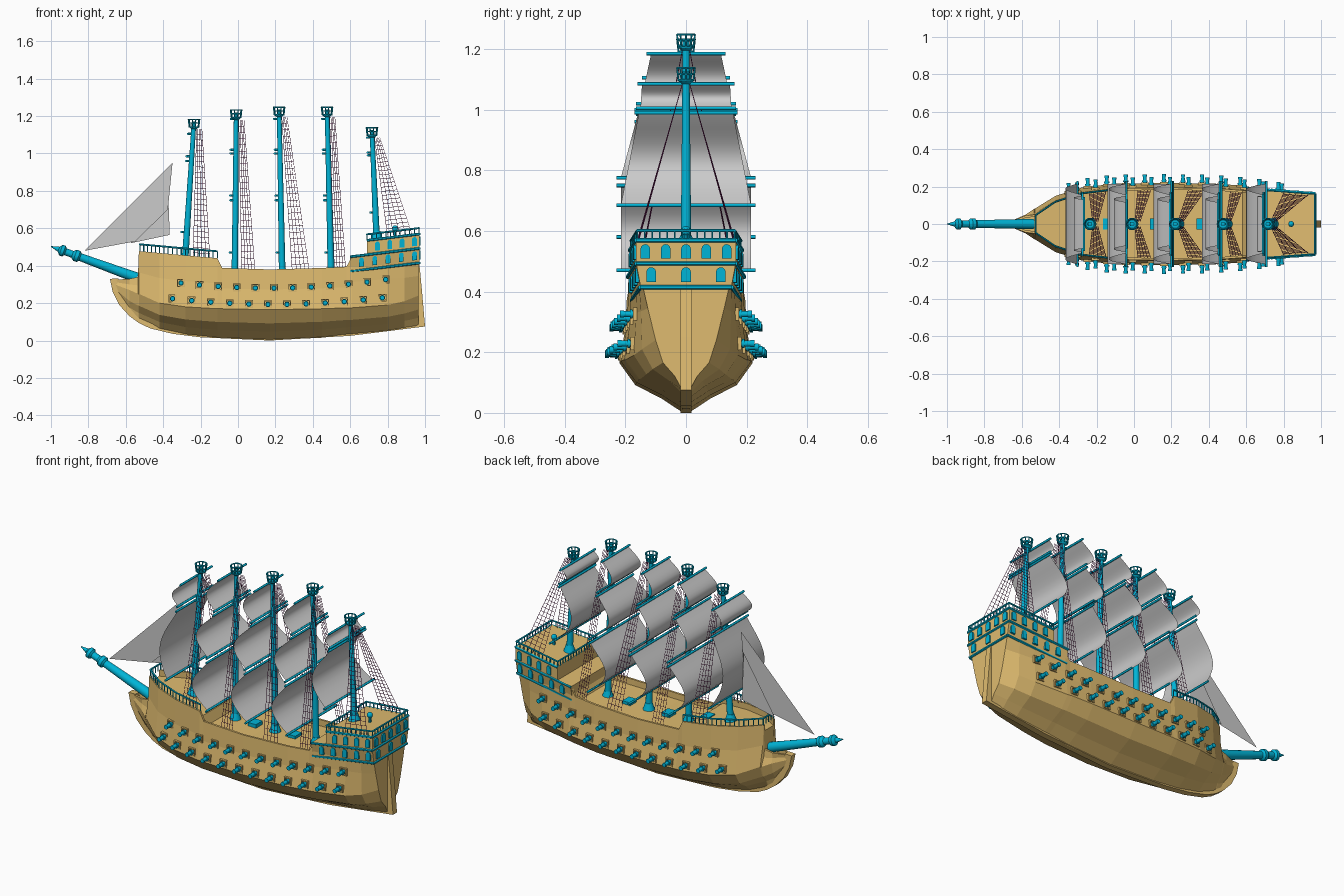
import bpy, bmesh, math
from mathutils import Vector, Matrix

if "Cube" in bpy.data.objects:
    bpy.data.objects.remove(bpy.data.objects["Cube"])

def material(name, rgb):
    m = bpy.data.materials.new(name)
    m.diffuse_color = (*rgb, 1)
    m.use_nodes = True
    m.node_tree.nodes["Principled BSDF"].inputs["Base Color"].default_value = m.diffuse_color
    return m

WOOD = material("wood", (0.74, 0.50, 0.16))
TRIM = material("trim", (0.0, 0.46, 0.68))
ROPE = material("rope", (0.20, 0.02, 0.14))

def finish(name, bm, mat=None, smooth=None):
    bmesh.ops.recalc_face_normals(bm, faces=bm.faces)
    me = bpy.data.meshes.new(name)
    bm.to_mesh(me)
    ob = bpy.data.objects.new(name, me)
    bpy.context.collection.objects.link(ob)
    if mat:
        me.materials.append(mat)
    if smooth:
        bpy.context.view_layer.objects.active = ob
        ob.select_set(True)
        bpy.ops.object.shade_smooth_by_angle(angle=math.radians(smooth))
        ob.select_set(False)

def tube(bm, p, q, r1, r2=None, n=8):
    p, q = Vector(p), Vector(q)
    mat = Matrix.Translation((p + q) / 2) @ (q - p).to_track_quat('Z', 'Y').to_matrix().to_4x4()
    bmesh.ops.create_cone(bm, cap_ends=True, segments=n, radius1=r1,
                          radius2=r1 if r2 is None else r2, depth=(q - p).length, matrix=mat)

def box(bm, c, s):
    bmesh.ops.create_cube(bm, size=1, matrix=Matrix.Translation(c) @ Matrix.Diagonal((*s, 1)))

def loft(bm, rings):
    vs = [[bm.verts.new(p) for p in r] for r in rings]
    for a, b in zip(vs, vs[1:]):
        for i in range(len(a)):
            bm.faces.new((a[i - 1], a[i], b[i], b[i - 1]))
    bm.faces.new(vs[0])
    bm.faces.new(vs[-1])

def rail(bm, pts, h, gap=0.025):
    up = Vector((0, 0, h))
    for p, q in zip(map(Vector, pts), map(Vector, pts[1:])):
        tube(bm, p + up, q + up, 0.005, n=6)
        k = max(1, round((q - p).length / gap))
        for i in range(k + 1):
            tube(bm, p.lerp(q, i / k), p.lerp(q, i / k) + up, 0.003, n=5)

# Hull stations: x, keel z, half beam, beam z, rail half width, rail z
STATIONS = [(-.66, .25, .015, .30, .014, .325), (-.58, .14, .05, .27, .045, .33),
            (-.535, .11, .08, .25, .05, .34), (-.53, .108, .082, .25, .05, .478),
            (-.42, .06, .15, .20, .125, .468), (-.28, .03, .195, .18, .17, .455),
            (-.11, .013, .215, .17, .19, .44), (-.085, .012, .216, .17, .19, .388),
            (.17, .002, .22, .165, .195, .38), (.45, .015, .215, .17, .19, .388),
            (.58, .03, .205, .175, .18, .395), (.61, .032, .20, .175, .18, .45),
            (.80, .05, .172, .19, .165, .47), (.89, .064, .145, .21, .158, .46),
            (.965, .075, .10, .24, .15, .45)]

def profile(s):
    x, zk, b, zw, t, zt = s
    d = zw - zk
    return [(.012, zk), (.37 * b, zk + .28 * d), (.76 * b, zk + .55 * d), (b, zw),
            (.4 * b + .6 * t - .004, (zw + zt) / 2), (t, zt)]

def station(x):
    for a, b in zip(STATIONS, STATIONS[1:]):
        if x <= b[0]:
            return [u + (v - u) * (x - a[0]) / (b[0] - a[0]) for u, v in zip(a, b)]

def hull_y(x, z):
    pr = profile(station(x))
    for (y0, z0), (y1, z1) in zip(pr, pr[1:]):
        if z <= z1:
            return y0 + (y1 - y0) * (z - z0) / (z1 - z0)

bm, rings = bmesh.new(), []
for s in STATIONS:
    inner = max(s[4] - .012, .002)
    half = profile(s) + [(inner, s[5]), (inner, s[5] - .035)]
    rings.append([(s[0], y, z) for y, z in half] + [(s[0], -y, z) for y, z in reversed(half)])
loft(bm, rings)
finish("hull", bm, WOOD)

# Stem, keel and rudder post in one strip
bm, rings = bmesh.new(), []
for x, z in [(-.685, .33), (-.67, .26), (-.635, .19), (-.58, .13), (-.53, .094), (-.47, .065), (-.35, .036),
             (-.2, .017), (.17, 0), (.6, .025), (1, .075), (.985, .25), (.97, .41)]:
    d = (Vector((.1, .35)) - Vector((x, z))).normalized() * .045
    rings.append([(x, -.018, z), (x, .018, z), (x + d.x, .018, z + d.y), (x + d.x, -.018, z + d.y)])
loft(bm, rings)
finish("keel_and_rudder", bm, WOOD)

# Stern galleries: two sloping tiers with trim, windows and a rail
def slope(x, h):
    return .37 + .12 * (x - .6) + h

def width(x):
    return .192 - .075 * (x - .6)

def slab(bm, x0, x1, h0, h1, tuck=0):
    loft(bm, [[(x, -width(x) + tuck, slope(x, h0)), (x, width(x) - tuck, slope(x, h0)),
               (x, width(x), slope(x, h1)), (x, -width(x), slope(x, h1))] for x in (x0, x1)])

def window(bm, c, u, n, w=.013, h=.024):
    c, u, n = Vector(c), Vector(u), Vector(n)
    arch = [(w * math.cos(i * math.pi / 6), h - w + w * math.sin(i * math.pi / 6)) for i in range(7)]
    loft(bm, [[c + u * a + Vector((0, 0, b)) + n * k for a, b in [(-w, -h), (w, -h)] + arch]
              for k in (-.004, .007)])

bm, trim, panes, fence = (bmesh.new() for _ in range(4))
slab(bm, .60, .97, 0, .08, .015)
slab(bm, .69, .97, .08, .16)
for x0, h, tuck in ((.60, 0, .013), (.60, .078, 0), (.69, .155, 0)):
    ends = [Vector((x, s * (width(x) - tuck), slope(x, h))) for x, s in ((x0, -1), (.97, -1), (.97, 1), (x0, 1))]
    for p, q in zip(ends, ends[1:]):
        tube(trim, p, q, .007, n=6)
for side in (-1, 1):
    for x, h in [(.66 + .071 * i, .042) for i in range(5)] + [(.745 + .066 * i, .118) for i in range(4)]:
        y = width(x) - (.006 if h < .1 else 0)
        window(panes, (x, side * y, slope(x, h)), (1, -.075 * side, .12), (0, side, 0))
for y, h in [(.115 * i, .042) for i in (-1, 0, 1)] + [(.067 * i, .118) for i in range(-2, 3)]:
    window(panes, (.97, y, slope(.97, h)), (0, 1, 0), (1, 0, 0), .016)
path = [(.69, -1), (.968, -1), (.968, 1), (.69, 1), (.69, -1)]
rail(fence, [(x, s * (width(x) - .004), slope(x, .155)) for x, s in path], .032)
finish("stern_galleries", bm, WOOD)
finish("gallery_trim", trim, TRIM)
finish("gallery_windows", panes, TRIM)
finish("stern_rail", fence, TRIM)

# Forecastle rail
bm = bmesh.new()
edge = [(x, station(x)[4] - .006, station(x)[5]) for x in (-.11, -.28, -.42, -.525)]
rail(bm, edge + [(x, -y, z) for x, y, z in reversed(edge)], .037)
finish("forecastle_rail", bm, TRIM)

# Gun ports and cannons, two decks on each side
ports, guns = bmesh.new(), bmesh.new()
for i in range(12):
    for x, z in ((-.305 + .0995 * i, .28 + .0012 * (i - 4.8) ** 2),
                 (-.35 + .102 * i, .193 + .0011 * (i - 5.3) ** 2)):
        for s in (-1, 1):
            y = hull_y(x, z)
            for d in (-.018, .018):
                box(ports, (x + d, s * y, z), (.006, .018, .042))
                box(ports, (x, s * y, z + d), (.03, .018, .006))
            for y0, y1, r0, r1 in ((-.02, .045, .013, .009), (.04, .052, .012, .012), (.012, .02, .015, .015)):
                tube(guns, (x, s * (y + y0), z), (x, s * (y + y1), z), r0, r1, 10)
finish("gun_ports", ports, WOOD)
finish("cannons", guns, TRIM, 40)

# Masts: base x, base z, top x, top z, shroud foot x range, sail depth, sails (top z, bottom z, half widths)
FULL = [(1.185, 1.02, .115, .15), (1.0, .775, .155, .215), (.75, .47, .215, .215)]
MASTS = [(-.285, .42, -.235, 1.17, -.24, -.15, .075, [(1.105, .985, .13, .15), (.96, .58, .155, .215)]),
         (-.017, .345, -.01, 1.22, .02, .09, .1, FULL),
         (.237, .345, .22, 1.235, .29, .38, .1, FULL),
         (.498, .345, .476, 1.235, .515, .575, .1, FULL),
         (.742, .545, .716, 1.125, .80, .93, .1, [(1.085, 1.005, .145, .15), (.99, .685, .155, .215)])]
masts, nests, yards, sails = (bmesh.new() for _ in range(4))
ropes = bpy.data.curves.new("shrouds", 'CURVE')
ropes.dimensions, ropes.bevel_depth, ropes.bevel_resolution = '3D', .0013, 0
ropes.materials.append(ROPE)

def rope(p, q):
    sp = ropes.splines.new('POLY')
    sp.points.add(1)
    sp.points[0].co, sp.points[1].co = (*p, 1), (*q, 1)

for bx, bz, tx, tz, f0, f1, depth, sheets in MASTS:
    tube(masts, (bx, 0, bz - .02), (tx, 0, tz), .018, .012, 14)
    tube(masts, (bx, 0, bz - .005), (bx, 0, bz + .04), .034, .019, 14)
    # crow's nest: floor, open hoops and posts
    tube(nests, (tx, 0, tz - .04), (tx, 0, tz - .03), .014, .026, 14)
    spokes = [(math.cos(i * math.pi / 5), math.sin(i * math.pi / 5)) for i in range(10)]
    for i, (c, s) in enumerate(spokes):
        c2, s2 = spokes[i - 1]
        for h, r in ((-.028, .026), (-.008, .028), (.012, .031)):
            tube(nests, (tx + r * c, r * s, tz + h), (tx + r * c2, r * s2, tz + h), .0035, n=5)
        tube(nests, (tx + .026 * c, .026 * s, tz - .03), (tx + .031 * c, .031 * s, tz + .012), .003, n=5)
    # sails and yards
    for z0, z1, w0, w1 in sheets:
        rows = []
        for t in (i / 12 for i in range(13)):
            z, w = z0 + (z1 - z0) * t, w0 + (w1 - w0) * t
            x = bx + (tx - bx) * (z - bz) / (tz - bz) - .028
            x -= min(depth, .42 * (z0 - z1)) * math.sin(math.pi * t ** 1.15)
            rows.append([sails.verts.new((x, -w, z)), sails.verts.new((x, w, z))])
        for a, b in zip(rows, rows[1:]):
            sails.faces.new((a[0], a[1], b[1], b[0]))
        for x, w, z in (rows[0][1].co, rows[-1][1].co):
            tube(yards, (x, -w - .015, z), (x, w + .015, z), .006)
            tube(yards, (x, 0, z), (x + .03, 0, z), .006, n=6)
    # shrouds with rung ropes
    for s in (-1, 1):
        feet = []
        for x in (f0 + (f1 - f0) * k / 4 for k in range(5)):
            y, z = (width(x), slope(x, .17)) if bz > .5 else station(x)[4:]
            feet.append(Vector((x, s * (y - .012), z - .01)))
        heads = [Vector((tx + .014 + .007 * k, s * .012, tz - .04)) for k in range(5)]
        for k in range(5):
            rope(feet[k], heads[k])
            for t in (j / 24 for j in range(1, 24) if k < 4):
                rope(feet[k].lerp(heads[k], t), feet[k + 1].lerp(heads[k + 1], t))
finish("masts", masts, TRIM, 40)
finish("crows_nests", nests, TRIM, 40)
finish("yards", yards, TRIM, 50)
finish("square_sails", sails, None, 40)
bpy.context.collection.objects.link(bpy.data.objects.new("shrouds", ropes))

# Triangular head sails
bm = bmesh.new()
for y, tri in ((0, ((-.82, .48), (-.35, .95), (-.375, .70), (-.55, .53))),
               (.012, ((-.575, .52), (-.375, .84), (-.365, .565)))):
    bm.faces.new([bm.verts.new((x, y, z)) for x, z in tri])
finish("head_sails", bm)

# Bowsprit with turned knobs
bm, a, b = bmesh.new(), Vector((-.54, 0, .335)), Vector((-1, 0, .503))
shape = [(0, .028), (.66, .021), (.68, .031), (.72, .031), (.75, .019), (.83, .019),
         (.85, .03), (.885, .03), (.91, .014), (1, .002)]
for (t0, r0), (t1, r1) in zip(shape, shape[1:]):
    tube(bm, a.lerp(b, t0), a.lerp(b, t1), r0, r1, 14)
finish("bowsprit", bm, TRIM, 40)

# Deck hatches and stern lantern
bm = bmesh.new()
for x, z in ((-.14, .40), (.11, .352), (.36, .352)):
    box(bm, (x, 0, z), (.05, .06, .03))
tube(bm, (.84, 0, .55), (.84, 0, .59), .008)
bmesh.ops.create_uvsphere(bm, u_segments=10, v_segments=6, radius=.016, matrix=Matrix.Translation((.84, 0, .60)))
finish("deck_fittings", bm, TRIM)
